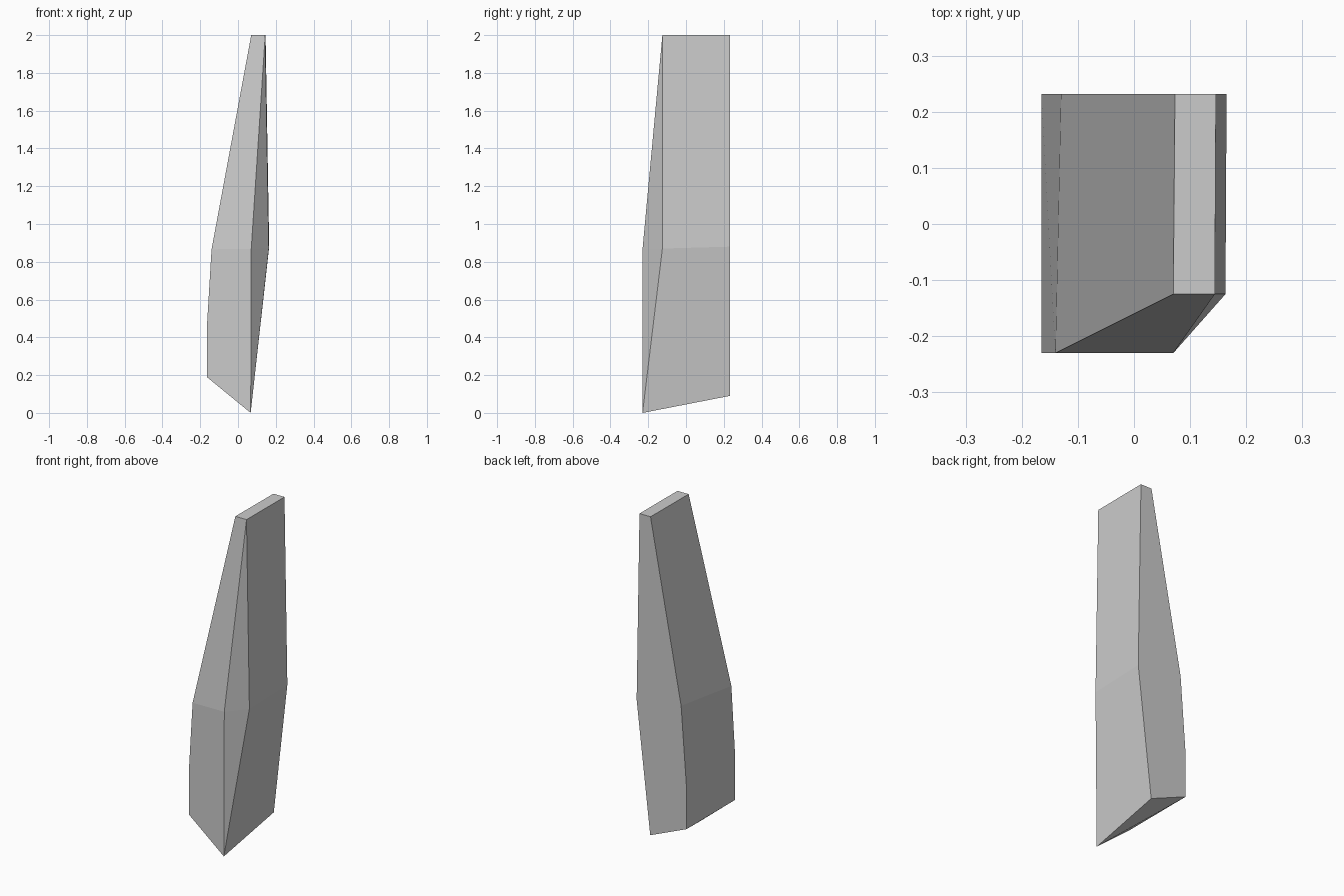
import bpy
import bmesh

if "Cube" in bpy.data.objects:
    bpy.data.objects.remove(bpy.data.objects["Cube"])

# Faceted blade: a back profile and a front profile (x, z), joined by flat facets
back = [(0.075, 0.09), (0.165, 0.88), (0.146, 2.0), (0.073, 2.0),
        (-0.13, 0.92), (-0.165, 0.45), (-0.165, 0.19)]
front = [(0.067, 0.0), (0.07, 0.868), (-0.14, 0.866), (-0.165, 0.45), (-0.165, 0.19)]
# Edge of the front right chamfer and the set-back tip
chamfer = [(0.163, 0.87), (0.144, 2.0), (0.07, 2.0)]

bm = bmesh.new()
for y, profile in ((0.232, back), (-0.23, front), (-0.125, chamfer)):
    for x, z in profile:
        bm.verts.new((x, y, z))

# The form is convex, so its facets are the hull of the profiles
hull = bmesh.ops.convex_hull(bm, input=bm.verts[:])
loose = [v for v in bm.verts if not v.link_faces]
bmesh.ops.delete(bm, geom=loose, context='VERTS')
bmesh.ops.dissolve_limit(bm, angle_limit=0.01, verts=bm.verts[:], edges=bm.edges[:])
bmesh.ops.recalc_face_normals(bm, faces=bm.faces[:])

mesh = bpy.data.meshes.new("faceted_blade")
bm.to_mesh(mesh)
bm.free()
blade = bpy.data.objects.new("faceted_blade", mesh)
bpy.context.collection.objects.link(blade)
